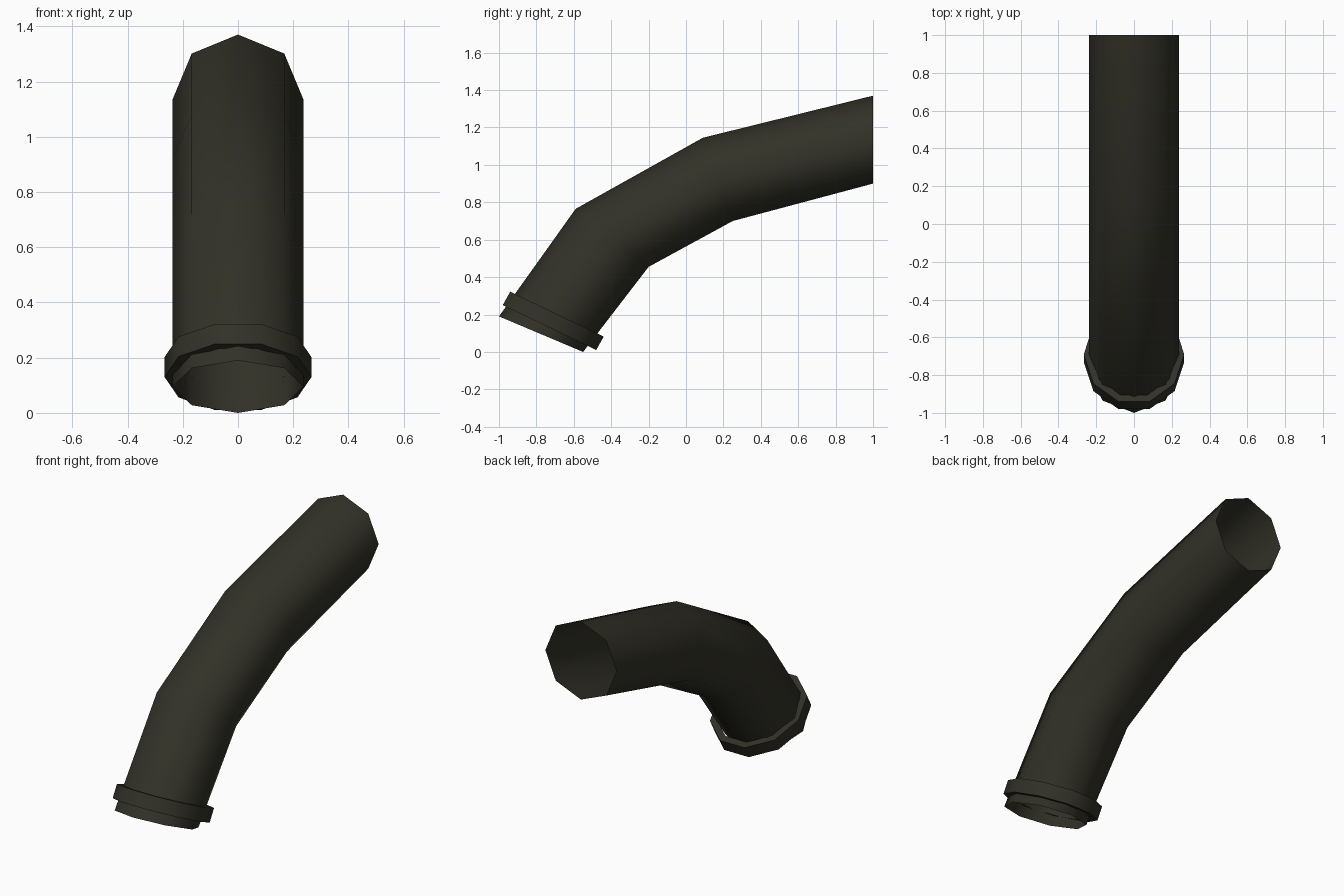
import bpy, bmesh, math
from mathutils import Vector

if "Cube" in bpy.data.objects:
    bpy.data.objects.remove(bpy.data.objects["Cube"])

mat = bpy.data.materials.new("dark olive metal")
mat.diffuse_color = (0.032, 0.031, 0.021, 1)
mat.use_nodes = True
mat.node_tree.nodes["Principled BSDF"].inputs["Base Color"].default_value = mat.diffuse_color


def ring(bm, top, bottom, half_width, sides, offset=0.0):
    """Ring of vertices spanning the side-view points top and bottom (y, z)."""
    t, b = Vector((0, *top)), Vector((0, *bottom))
    mid, up = (t + b) / 2, (t - b) / 2
    verts = []
    for i in range(sides):
        a = 2 * math.pi * (i + offset) / sides
        verts.append(bm.verts.new(mid + up * math.cos(a) + Vector((half_width * math.sin(a), 0, 0))))
    return verts


def bridge(bm, r0, r1):
    n = len(r0)
    for i in range(n):
        j = (i + 1) % n
        bm.faces.new((r0[i], r0[j], r1[j], r1[i]))


def finish(bm, name):
    bmesh.ops.recalc_face_normals(bm, faces=bm.faces[:])
    me = bpy.data.meshes.new(name)
    bm.to_mesh(me)
    bm.free()
    me.materials.append(mat)
    ob = bpy.data.objects.new(name, me)
    bpy.context.collection.objects.link(ob)
    bpy.ops.object.select_all(action='DESELECT')
    ob.select_set(True)
    bpy.context.view_layer.objects.active = ob
    bpy.ops.object.shade_smooth_by_angle(angle=math.radians(50))


# Bent open pipe, eight sided
bm = bmesh.new()
sections = [((-1.0, 0.19), (-0.55, 0.0)),
            ((-0.59, 0.765), (-0.20, 0.455)),
            ((0.09, 1.145), (0.25, 0.70)),
            ((1.0, 1.37), (1.0, 0.90))]
rings = [ring(bm, t, b, 0.237, 8) for t, b in sections]
for r0, r1 in zip(rings, rings[1:]):
    bridge(bm, r0, r1)
finish(bm, "bent_pipe")

# Collar near the lower mouth, ten sided with a flat on top
bm = bmesh.new()
flat = 1 / math.cos(math.pi / 10)


def collar_ring(top, bottom, width, scale):
    t, b = Vector(top), Vector(bottom)
    m, h = (t + b) / 2, (t - b) / 2 * scale
    return ring(bm, m + h, m - h, width, 10, 0.5)


low = ((-0.98, 0.25), (-0.48, 0.01))
high = ((-0.94, 0.322), (-0.44, 0.082))
loops = [collar_ring(*low, 0.228, flat * 0.86), collar_ring(*low, 0.266, flat),
         collar_ring(*high, 0.266, flat), collar_ring(*high, 0.228, flat * 0.86)]
for i in range(4):
    bridge(bm, loops[i], loops[(i + 1) % 4])
finish(bm, "collar")
